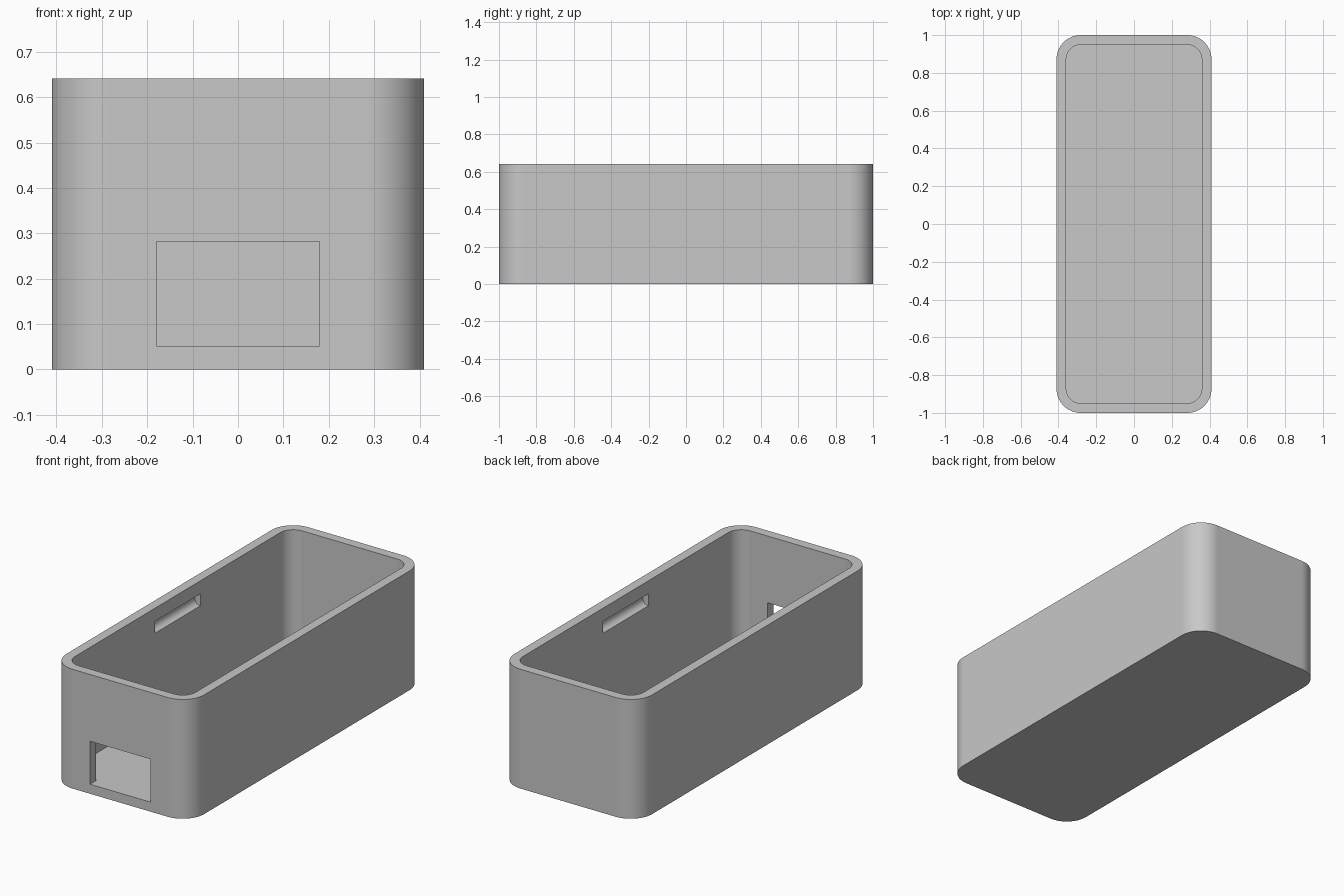
import bpy
import bmesh
import math
from mathutils import Matrix

if "Cube" in bpy.data.objects:
    bpy.data.objects.remove(bpy.data.objects["Cube"], do_unlink=True)

MM = 2 / 78                      # one design millimetre in scene units
WIDTH, LENGTH, HEIGHT = 32 * MM, 78 * MM, 25 * MM
WALL, CORNER = 2 * MM, 5 * MM

grey = bpy.data.materials.new("light grey plastic")
grey.use_nodes = True
colour = (0.58, 0.58, 0.58, 1)
grey.diffuse_color = colour
grey.node_tree.nodes["Principled BSDF"].inputs["Base Color"].default_value = colour


def add_object(name, bm):
    bmesh.ops.recalc_face_normals(bm, faces=bm.faces)
    mesh = bpy.data.meshes.new(name)
    bm.to_mesh(mesh)
    bm.free()
    mesh.materials.append(grey)
    obj = bpy.data.objects.new(name, mesh)
    bpy.context.collection.objects.link(obj)
    return obj


def rounded_block(name, width, length, radius, bottom, top, steps=16):
    """Upright block with rounded vertical corners."""
    bm = bmesh.new()
    ring = []
    for quarter, (sx, sy) in enumerate([(1, 1), (-1, 1), (-1, -1), (1, -1)]):
        for i in range(steps + 1):
            a = (quarter + i / steps) * math.pi / 2
            ring.append(bm.verts.new((sx * (width / 2 - radius) + radius * math.cos(a),
                                      sy * (length / 2 - radius) + radius * math.sin(a),
                                      bottom)))
    base = bm.faces.new(ring)
    lid = bmesh.ops.extrude_face_region(bm, geom=[base], use_keep_orig=True)
    verts = [v for v in lid["geom"] if isinstance(v, bmesh.types.BMVert)]
    bmesh.ops.translate(bm, verts=verts, vec=(0, 0, top - bottom))
    return add_object(name, bm)


def cut(target, cutter):
    cutter.hide_render = True
    mod = target.modifiers.new(cutter.name, "BOOLEAN")
    mod.operation, mod.solver, mod.object = "DIFFERENCE", "EXACT", cutter
    bpy.ops.object.modifier_apply(modifier=mod.name)
    bpy.data.objects.remove(cutter, do_unlink=True)


# Open tray: outer block with the cavity removed
case = rounded_block("case_shell", WIDTH, LENGTH, CORNER, 0, HEIGHT)
bpy.ops.object.select_all(action="DESELECT")
case.select_set(True)
bpy.context.view_layer.objects.active = case
cut(case, rounded_block("cavity_cutter", WIDTH - 2 * WALL, LENGTH - 2 * WALL,
                        CORNER - WALL, WALL, HEIGHT + WALL))

# Rectangular port in the front wall, level with the floor
bm = bmesh.new()
bmesh.ops.create_cube(bm, size=1)
bmesh.ops.scale(bm, verts=bm.verts, vec=(14 * MM, 3 * WALL, 9 * MM))
bmesh.ops.translate(bm, verts=bm.verts, vec=(0, -LENGTH / 2 + WALL / 2, WALL + 4.5 * MM))
cut(case, add_object("port_cutter", bm))

# Round snap grooves inside both long walls
for side in (-1, 1):
    bm = bmesh.new()
    bmesh.ops.create_cone(bm, cap_ends=True, segments=48, radius1=1.25 * MM,
                          radius2=1.25 * MM, depth=15 * MM,
                          matrix=Matrix.Rotation(math.pi / 2, 4, "X"))
    bmesh.ops.translate(bm, verts=bm.verts,
                        vec=(side * (WIDTH / 2 - WALL), 0, 21 * MM))
    cut(case, add_object("groove_cutter", bm))

# Smooth corners, crisp rims
bpy.ops.object.shade_smooth_by_angle(angle=math.radians(30))
normals = case.modifiers.new("even_shading", "WEIGHTED_NORMAL")
normals.keep_sharp = True
